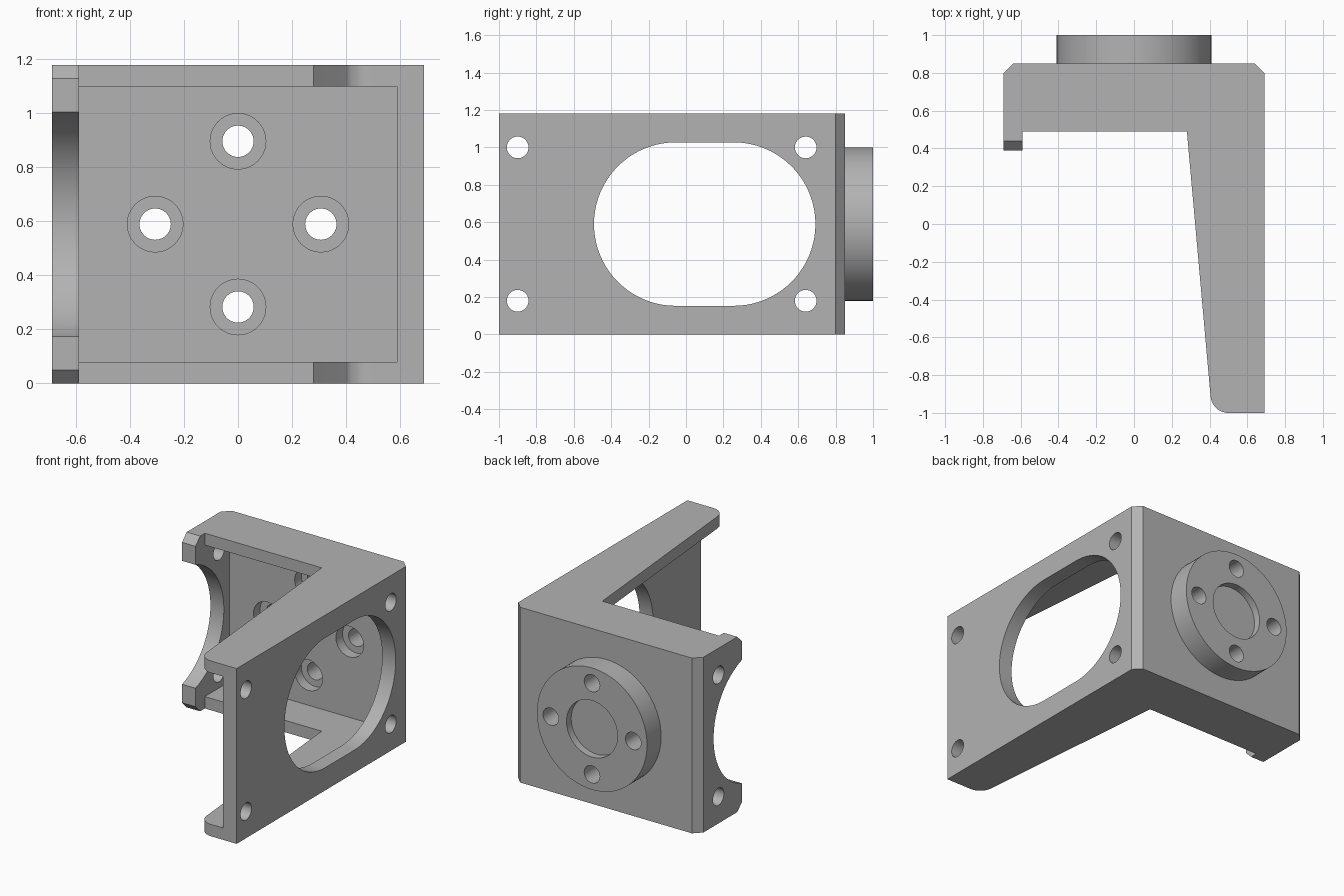
import bpy
import bmesh
from math import cos, sin, pi, radians
from mathutils import Vector

default = bpy.data.objects.get("Cube")
if default:
    bpy.data.objects.remove(default, do_unlink=True)

HEIGHT = 1.18
MID = HEIGHT / 2

grey = bpy.data.materials.new("machined grey")
grey.use_nodes = True
COLOUR = (0.45, 0.45, 0.45, 1)
grey.diffuse_color = COLOUR
grey.node_tree.nodes["Principled BSDF"].inputs["Base Color"].default_value = COLOUR


def arc(cu, cv, r, start, end, n):
    """Points along an arc, angles in degrees."""
    angles = [radians(start + (end - start) * i / n) for i in range(n + 1)]
    return [(cu + r * cos(a), cv + r * sin(a)) for a in angles]


def circle(cu, cv, r, n=64):
    return arc(cu, cv, r, 0, 360, n)[:-1]


def prism(name, outline, axis, lo, hi):
    """Extrude a flat outline along x, y or z."""
    place = {"x": lambda u, v, w: (w, u, v),
             "y": lambda u, v, w: (u, w, v),
             "z": lambda u, v, w: (u, v, w)}[axis]
    bm = bmesh.new()
    face = bm.faces.new([bm.verts.new(place(u, v, lo)) for u, v in outline])
    grown = bmesh.ops.extrude_face_region(bm, geom=[face])["geom"]
    bmesh.ops.translate(bm, vec=Vector(place(0, 0, hi - lo)),
                        verts=[g for g in grown if isinstance(g, bmesh.types.BMVert)])
    bmesh.ops.recalc_face_normals(bm, faces=bm.faces)
    mesh = bpy.data.meshes.new(name)
    bm.to_mesh(mesh)
    bm.free()
    mesh.materials.append(grey)
    obj = bpy.data.objects.new(name, mesh)
    bpy.context.collection.objects.link(obj)
    return obj


def combine(target, tool, operation="DIFFERENCE"):
    """Apply a boolean and discard the tool."""
    mod = target.modifiers.new("shape", "BOOLEAN")
    mod.operation = operation
    mod.solver = "EXACT"
    mod.object = tool
    bpy.context.view_layer.objects.active = target
    bpy.ops.object.modifier_apply(modifier=mod.name)
    bpy.data.objects.remove(tool, do_unlink=True)


# Bracket block: plan outline with tapered arm and rounded tip
plan = [(-0.69, 0.39), (-0.59, 0.39), (-0.59, 0.49), (0.28, 0.49)]
plan += arc(0.5, -0.905, 0.095, 185, 270, 12)
plan += [(0.69, -1), (0.69, 0.8), (0.64, 0.85), (-0.64, 0.85), (-0.69, 0.8)]
bracket = prism("bracket", plan, "z", 0, HEIGHT)

# Hollow inside, leaving walls and top and bottom flanges
pocket = [(-0.59, -1.2), (0.59, -1.2), (0.59, 0.75), (-0.59, 0.75)]
combine(bracket, prism("pocket_cutter", pocket, "z", 0.08, HEIGHT - 0.08))

# Round boss on the back with a shallow centre recess
combine(bracket, prism("back_boss", circle(0, MID, 0.41, 96), "y", 0.8, 1), "UNION")
combine(bracket, prism("recess_cutter", circle(0, MID, 0.19), "y", 0.95, 1.1))

# Counterbored bolt holes through back wall and boss
for u, v in ((0, 1), (0, -1), (1, 0), (-1, 0)):
    x, z = u * 0.307, MID + v * 0.307
    combine(bracket, prism("bolt_cutter", circle(x, z, 0.058, 40), "y", 0.6, 1.1))
    combine(bracket, prism("counterbore_cutter", circle(x, z, 0.103, 48), "y", 0.6, 0.82))

# Large slot through both side walls
slot = arc(0.255, MID, 0.437, -90, 90, 40) + arc(-0.055, MID, 0.437, 90, 270, 40)
combine(bracket, prism("slot_cutter", slot, "x", -0.9, 0.9))

# Corner mounting holes through the side walls
for y in (-0.9, 0.64):
    for z in (0.18, HEIGHT - 0.18):
        combine(bracket, prism("mount_cutter", circle(y, z, 0.058, 40), "x", -0.9, 0.9))

# Chamfered front corners of the short wall
for base, s in ((0, 1), (HEIGHT, -1)):
    corner = [(0.34, base + s * 0.1), (0.34, base - s * 0.05), (0.49, base - s * 0.05)]
    combine(bracket, prism("chamfer_cutter", corner, "x", -0.8, -0.585))

bpy.ops.object.select_all(action="DESELECT")
bracket.select_set(True)
bpy.context.view_layer.objects.active = bracket
bpy.ops.object.shade_smooth_by_angle(angle=radians(25))
